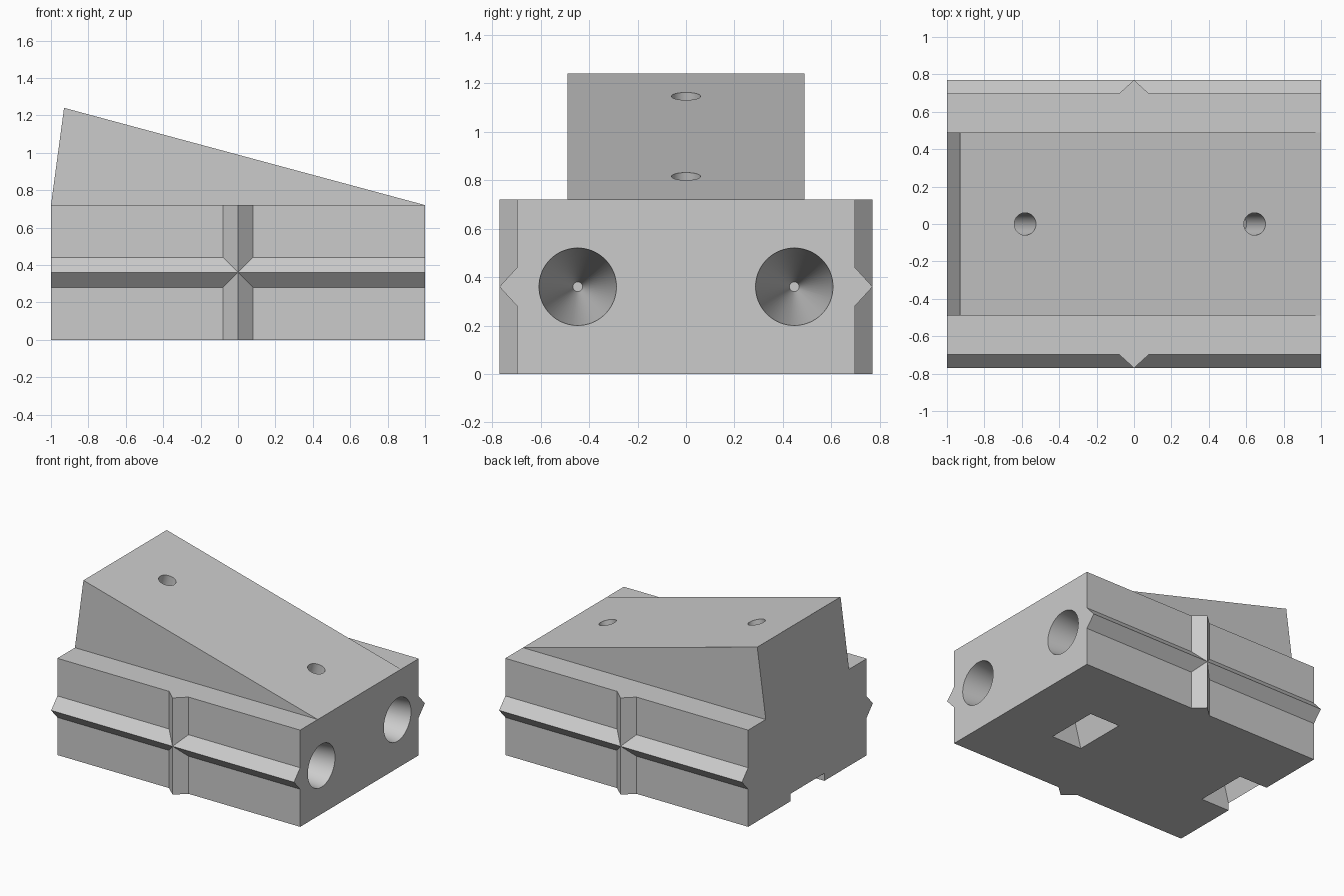
import bpy, bmesh
from math import radians
from mathutils import Matrix, Vector

if "Cube" in bpy.data.objects:
    bpy.data.objects.remove(bpy.data.objects["Cube"], do_unlink=True)

HALF_Y, RIDGE_Y, TOP, MID, RIB = 0.697, 0.77, 0.72, 0.36, 0.08
RAMP_PEAK = Vector((-0.93, 0, 1.24))
RAMP_TIP = Vector((1, 0, TOP))

grey = bpy.data.materials.new("light_grey")
grey.use_nodes = True
colour = (0.6, 0.6, 0.6, 1)
grey.diffuse_color = colour
for node in grey.node_tree.nodes:
    if node.type == 'BSDF_PRINCIPLED':
        node.inputs["Base Color"].default_value = colour


def finish(name, bm):
    bmesh.ops.recalc_face_normals(bm, faces=bm.faces)
    mesh = bpy.data.meshes.new(name)
    bm.to_mesh(mesh)
    bm.free()
    mesh.materials.append(grey)
    obj = bpy.data.objects.new(name, mesh)
    bpy.context.collection.objects.link(obj)
    return obj


def prism(name, profile, axis, start, end):
    """Extrude a 2D profile along the axis with the given index."""
    bm = bmesh.new()
    verts = []
    for p in profile:
        co = list(p)
        co.insert(axis, start)
        verts.append(bm.verts.new(co))
    face = bm.faces.new(verts)
    grown = bmesh.ops.extrude_face_region(bm, geom=[face])
    move = Vector((0, 0, 0))
    move[axis] = end - start
    bmesh.ops.translate(bm, vec=move,
                        verts=[v for v in grown["geom"] if isinstance(v, bmesh.types.BMVert)])
    return finish(name, bm)


def placed(start, end):
    """Matrix that puts local z along the line from start to end."""
    rot = (end - start).to_track_quat('Z', 'Y').to_matrix().to_4x4()
    return Matrix.Translation((start + end) / 2) @ rot


def cone_cutter(name, start, end, r1, r2):
    bm = bmesh.new()
    bmesh.ops.create_cone(bm, cap_ends=True, segments=64, radius1=r1, radius2=r2,
                          depth=(end - start).length, matrix=placed(start, end))
    return finish(name, bm)


def cut(obj, cutters):
    bpy.context.view_layer.objects.active = obj
    for cutter in cutters:
        mod = obj.modifiers.new("cut", 'BOOLEAN')
        mod.operation, mod.solver, mod.object = 'DIFFERENCE', 'EXACT', cutter
        bpy.ops.object.modifier_apply(modifier=mod.name)


# Block with a pointed ridge along each long side
side = [(HALF_Y, 0), (HALF_Y, MID - RIB), (RIDGE_Y, MID), (HALF_Y, MID + RIB), (HALF_Y, TOP)]
block = prism("base_block", side + [(-y, z) for y, z in reversed(side)], 0, -1, 1)

# Upright ribs crossing the ridges
for name, s in (("front_rib", -1), ("back_rib", 1)):
    prism(name, [(-RIB, s * HALF_Y), (0, s * RIDGE_Y), (RIB, s * HALF_Y)], 2, 0, TOP)

# Sloping ramp on top
ramp = prism("ramp", [(-1, TOP), (RAMP_PEAK.x, RAMP_PEAK.z), (RAMP_TIP.x, RAMP_TIP.z)],
             1, -0.49, 0.49)

# Screw holes square to the ramp, opening into pockets underneath
slope = (RAMP_TIP - RAMP_PEAK).normalized()
normal = Vector((-slope.z, 0, slope.x))
screws, pockets = [], []
for x in (-0.582, 0.645):
    top = RAMP_TIP + slope * ((x - RAMP_TIP.x) / slope.x)
    foot = top - normal * (top.z / normal.z)
    screws.append(cone_cutter("screw_cutter", foot + normal * 0.3, top + normal * 0.1, 0.06, 0.06))
    low, high = foot - normal * 0.15, foot + normal * 0.45
    bm = bmesh.new()
    frame = Matrix((slope, Vector((0, 1, 0)), normal)).transposed().to_4x4()
    size = Matrix.Diagonal((0.24, 0.4, (high - low).length, 1))
    bmesh.ops.create_cube(bm, size=1,
                          matrix=Matrix.Translation((low + high) / 2) @ frame @ size)
    pockets.append(finish("pocket_cutter", bm))

# Tapered sockets in the low end
sockets = [cone_cutter("socket_cutter", Vector((-0.2, y, MID)), Vector((1.01, y, MID)), 0.02, 0.161)
           for y in (-0.447, 0.447)]

cut(block, pockets + screws + sockets)
cut(ramp, screws)
for cutter in pockets + screws + sockets:
    bpy.data.objects.remove(cutter, do_unlink=True)

# Smooth the round holes, keep the edges crisp
for obj in (block, ramp):
    bpy.ops.object.select_all(action='DESELECT')
    obj.select_set(True)
    bpy.context.view_layer.objects.active = obj
    bpy.ops.object.shade_smooth_by_angle(angle=radians(12))
